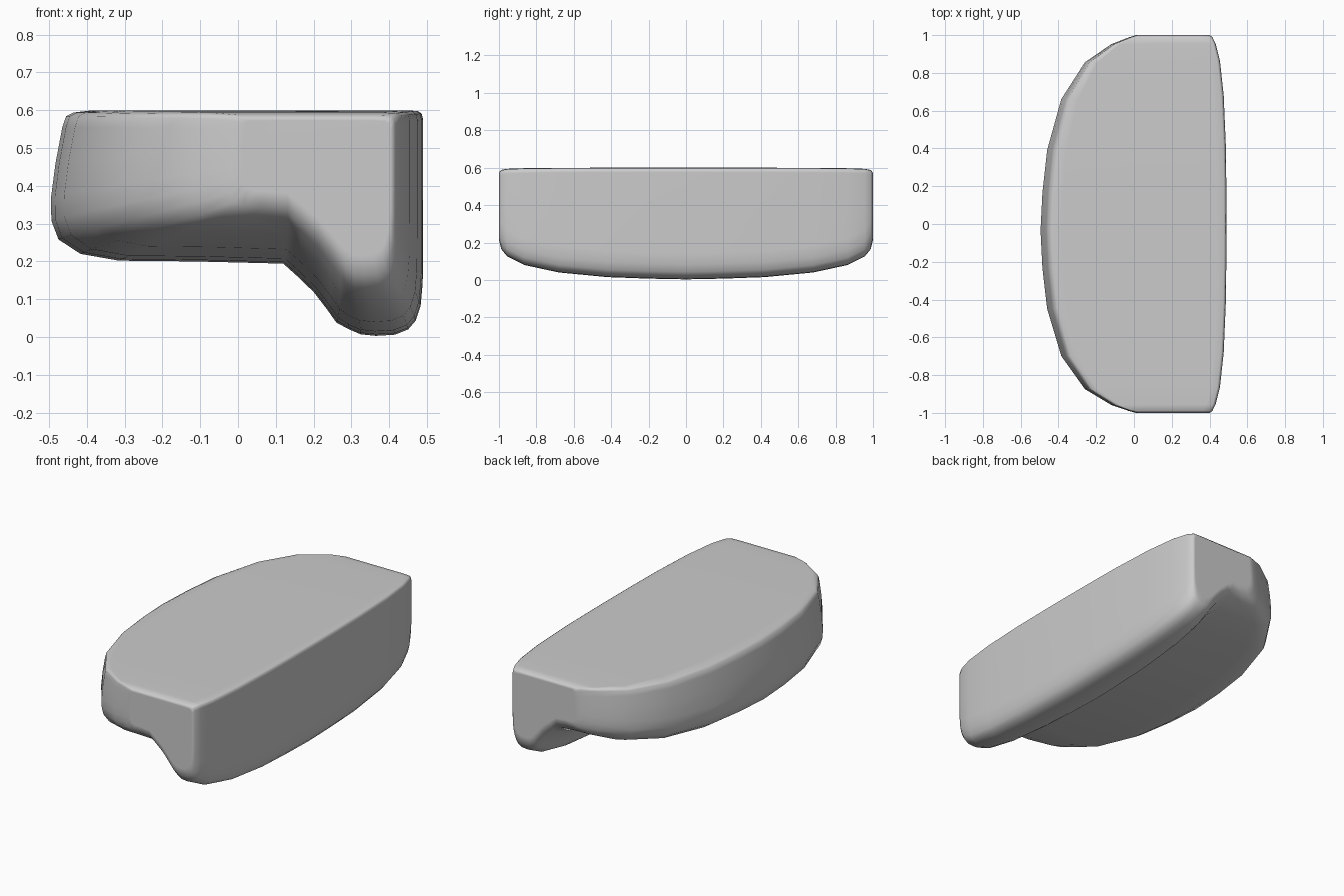
import bpy, bmesh

if "Cube" in bpy.data.objects:
    bpy.data.objects.remove(bpy.data.objects["Cube"])

# Half stations: y, left edge, right edge, top, shelf underside, lip bottom
STATIONS = [
    (0.00, -.495, .490, .600, .200, .003),
    (0.20, -.485, .489, .600, .204, .007),
    (0.42, -.460, .486, .600, .213, .015),
    (0.68, -.385, .475, .599, .238, .040),
    (0.865, -.260, .455, .597, .275, .080),
    (0.955, -.120, .432, .594, .315, .125),
    (0.988, -.030, .416, .588, .345, .165),
    (1.00, .010, .402, .573, .385, .215),
]


def section(y, xl, xr, zt, zs, zb):
    """Closed cross-section: shelf on the left, hanging lip on the right."""
    f = (0.12 - xl) / 0.615
    skew = y - .035 * (1 - y * y)
    pts = []
    # Rounded outer wall and underside of the shelf
    h = zt - zs
    for dx, z in ((.11, zt), (.06, zt - .006), (.04, zt - .016), (.03, zt - .045),
                  (.012, zs + h * .65), (.0, zs + h * .42), (.001, zs + h * .27),
                  (.02, zs + h * .145), (.078, zs + h * .05), (.18, zs + h * .005),
                  (.38, zs)):
        pts.append((xl + dx * f, skew, z))
    # Concave sweep down to the lip
    d = zb - zs
    for x, k in ((.12, .03), (.155, .19), (.20, .41), (.235, .64), (.26, .82)):
        pts.append((x + .012 * abs(y), y, zs + d * k))
    # Rounded lip and flat right wall
    w = xr - .27
    for u, dz in ((.10, .018), (.25, .004), (.43, 0), (.66, .003), (.82, .017),
                  (.91, .04), (.97, .08), (.995, .14)):
        pts.append((.27 + w * u, y, zb + dz))
    pts += [(xr, y, .38), (xr, y, zt - .025), (xr - .004, y, zt - .009),
            (xr - .014, y, zt - .002), (xr - .05, y, zt)]
    return pts


# Mirror stations to cover the full length
rows = [(-s[0], *s[1:]) for s in STATIONS[:0:-1]] + STATIONS
bm = bmesh.new()
rings = [[bm.verts.new(p) for p in section(*r)] for r in rows]
n = len(rings[0])
for a, b in zip(rings, rings[1:]):
    for i in range(n):
        j = (i + 1) % n
        bm.faces.new((a[i], a[j], b[j], b[i]))

# End caps
bm.faces.new(rings[0])
bm.faces.new(rings[-1])
bmesh.ops.recalc_face_normals(bm, faces=bm.faces)

mesh = bpy.data.meshes.new("curved_ledge")
bm.to_mesh(mesh)
bm.free()
for p in mesh.polygons:
    p.use_smooth = True
body = bpy.data.objects.new("curved_ledge", mesh)
bpy.context.collection.objects.link(body)
normals = body.modifiers.new("even_shading", "WEIGHTED_NORMAL")
normals.weight = 60
